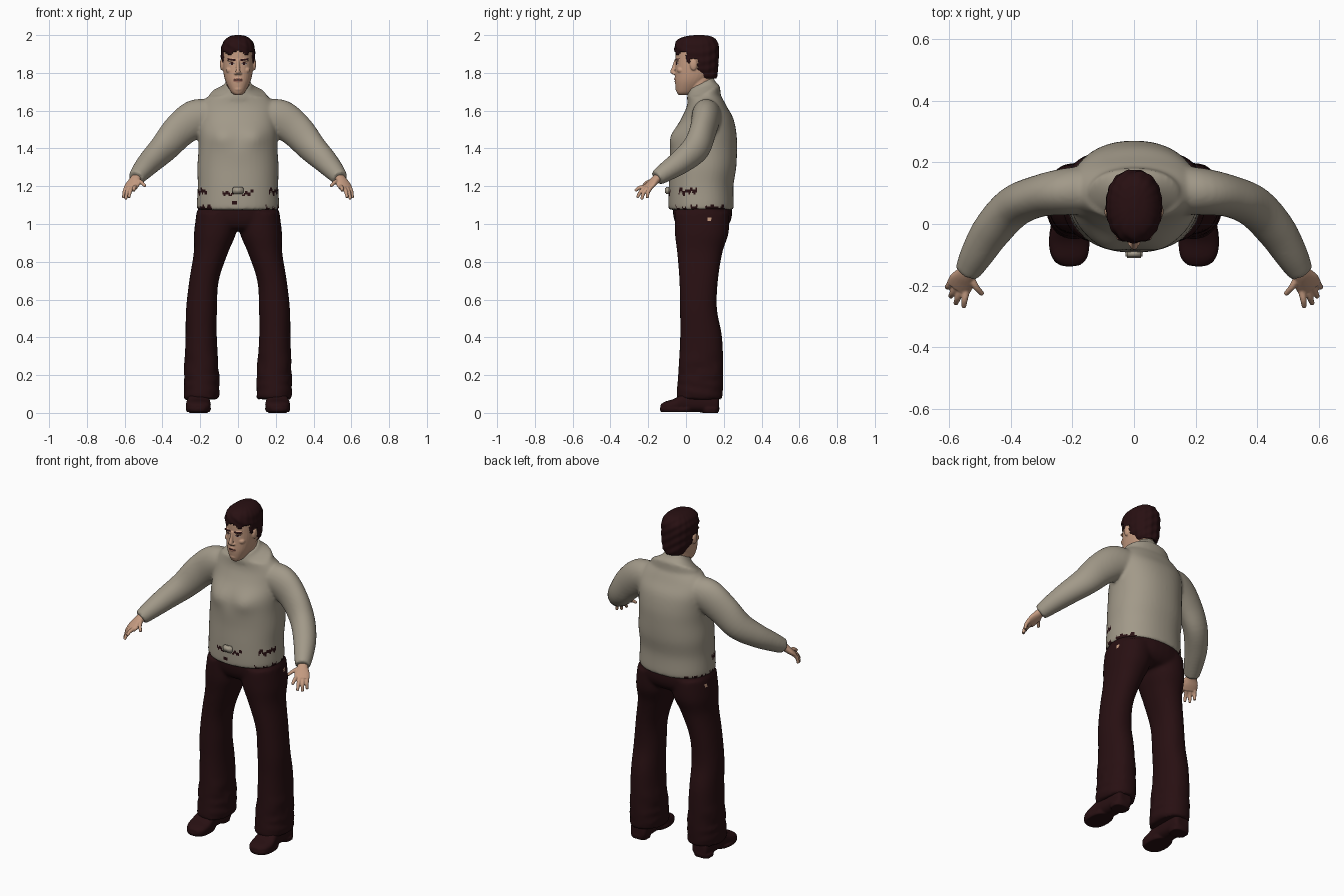
import bpy, bmesh, math, random
from mathutils import Vector, Matrix

random.seed(4)
if "Cube" in bpy.data.objects:
    bpy.data.objects.remove(bpy.data.objects["Cube"])
X, Y, Z = Vector((1, 0, 0)), Vector((0, 1, 0)), Vector((0, 0, 1))


def material(name, *rgb):
    m = bpy.data.materials.new(name)
    m.use_nodes = True
    m.diffuse_color = (*rgb, 1)
    m.node_tree.nodes["Principled BSDF"].inputs["Base Color"].default_value = (*rgb, 1)
    return m


WOOL = material("grey_wool", .36, .32, .25)
DARK = material("dark_maroon", .021, .005, .006)
SKIN = material("skin", .56, .33, .22)
LIP = material("lip", .36, .17, .12)
EYE = material("eye_white", .45, .4, .36)


def spline(pts, steps):
    """Smooth interpolation through the stations."""
    out = []
    for i in range(len(pts) - 1):
        a, b, c, d = (Vector(pts[min(max(j, 0), len(pts) - 1)]) for j in range(i - 1, i + 3))
        for k in range(steps):
            t = k / steps
            out.append(.5 * (2 * b + (c - a) * t + (2 * a - 5 * b + 4 * c - d) * t * t
                             + (3 * b - a - 3 * c + d) * t ** 3))
    return out + [Vector(pts[-1])]


def loft(bm, stations, axes=None, power=2.0, n=32, steps=5, side=1):
    """Closed skin over stations (x, y, z, half width, half depth)."""
    rings, pts = [], spline(stations, steps)
    for p in pts:
        p[0] *= side
    for i, p in enumerate(pts):
        if axes:
            u, v = axes
        else:
            t = Vector((pts[min(i + 1, len(pts) - 1)] - pts[max(i - 1, 0)])[:3]).normalized()
            u = t.cross(Z).normalized()
            v = u.cross(t)
        ring = []
        for k in range(n):
            a = math.tau * k / n
            c, s = math.cos(a), math.sin(a)
            c = math.copysign(abs(c) ** (2 / power), c)
            s = math.copysign(abs(s) ** (2 / power), s)
            ring.append(bm.verts.new(Vector(p[:3]) + u * c * p[3] + v * s * p[4]))
        rings.append(ring)
    for a, b in zip(rings, rings[1:]):
        for k in range(n):
            bm.faces.new((a[k], a[(k + 1) % n], b[(k + 1) % n], b[k]))
    bm.faces.new(rings[0][::-1])
    bm.faces.new(rings[-1])


def blob(bm, loc, size):
    bmesh.ops.create_uvsphere(bm, u_segments=20, v_segments=12, radius=1,
                              matrix=Matrix.Translation(loc) @ Matrix.Diagonal((*size, 1)))


def upright(rows, x=0.0):
    """Rows of (z, centre y, half width, half depth)."""
    return [(x, cy, z, rx, ry) for z, cy, rx, ry in rows]


def finish(name, bm, mats, voxel=0, smooth=0, rule=None):
    """Fuse the shells into one skin, smooth it and colour faces by a rule."""
    bmesh.ops.recalc_face_normals(bm, faces=bm.faces)
    me = bpy.data.meshes.new(name)
    bm.to_mesh(me)
    bm.free()
    ob = bpy.data.objects.new(name, me)
    bpy.context.collection.objects.link(ob)
    if voxel:
        r = ob.modifiers.new("fuse", 'REMESH')
        r.mode, r.voxel_size = 'VOXEL', voxel
        s = ob.modifiers.new("relax", 'SMOOTH')
        s.factor, s.iterations = .5, smooth
        new = bpy.data.meshes.new_from_object(ob.evaluated_get(bpy.context.evaluated_depsgraph_get()))
        ob.modifiers.clear()
        ob.data = new
        bpy.data.meshes.remove(me)
        new.name = name
    ob.data.materials.clear()
    for m in mats:
        ob.data.materials.append(m)
    for p in ob.data.polygons:
        p.use_smooth = True
        p.material_index = rule(*p.center) if rule else 0
    return ob


# Sweater: torso and sleeves fused
bm = bmesh.new()
loft(bm, upright([(1.075, .08, .214, .17), (1.1, .08, .218, .173), (1.2, .08, .213, .171),
                  (1.3, .09, .215, .176), (1.4, .093, .209, .177), (1.48, .1, .21, .167),
                  (1.56, .113, .21, .137), (1.62, .11, .205, .107), (1.67, .1, .165, .09),
                  (1.7, .085, .115, .08), (1.725, .08, .078, .072), (1.745, .08, .07, .066)]),
     (X, Y), 2.2, 48)
for v in bm.verts:
    if v.co.z > 1.68:
        v.co.z += (v.co.y - .08) * .5
    if v.co.y < .05:
        # Soft chest above the belly
        d = (abs(v.co.x) - .09) ** 2 / .004 + (v.co.z - 1.46) ** 2 / .003
        v.co.y -= .018 * math.exp(-d)
for s in (1, -1):
    loft(bm, [(.13, .11, 1.575, .08, .08), (.22, .105, 1.56, .076, .1), (.31, .09, 1.495, .068, .092),
              (.39, .055, 1.405, .068, .08), (.46, -.02, 1.335, .064, .066),
              (.51, -.1, 1.28, .054, .053), (.54, -.155, 1.243, .042, .042)], side=s)


def belt_shows(x, y, z):
    ragged = .006 * math.sin(x * 190) + .006 * math.sin(y * 230 + 1)
    front = y < 0 and .025 < abs(x) < .08 and abs(z - 1.163 - ragged) < .008
    flank = abs(x) > .16 and -.04 < y < .055 and abs(z - 1.172 - ragged) < .011
    spot = y < 0 and abs(x + .02) < .014 and abs(z - 1.112) < .01
    hem = z < 1.094 + ragged and abs(x) > .13 and abs(math.sin(x * 60 + y * 35)) > .65
    return int(abs(x) < .25 and (front or flank or spot or hem))


finish("sweater", bm, [WOOL, DARK], .009, 6, belt_shows)

# Belt buckle pressing through the sweater
bm = bmesh.new()
bmesh.ops.create_cube(bm, size=1, matrix=Matrix.Translation((0, -.097, 1.177)) @ Matrix.Diagonal((.056, .026, .036, 1)))
bmesh.ops.bevel(bm, geom=bm.edges[:], offset=.005, segments=2, affect='EDGES')
buckle = finish("belt_buckle", bm, [WOOL])

# Trousers: hips and flared legs fused
bm = bmesh.new()
loft(bm, upright([(1.14, .085, .19, .145), (1.08, .087, .212, .157), (1.02, .088, .222, .15),
                  (.98, .085, .2, .125), (.965, .08, .15, .09)]), (X, Y), 2.2)
for s in (1, -1):
    loft(bm, [(.11, .085, 1.06, .11, .145), (.122, .083, .95, .111, .142), (.143, .073, .85, .091, .12),
              (.18, .067, .7, .078, .102), (.193, .066, .55, .082, .098), (.195, .08, .4, .083, .111),
              (.192, .078, .2, .092, .12), (.192, .072, .1, .094, .122), (.192, .072, .07, .09, .118)],
         (X, Y), 2.2, side=s)
for v in bm.verts:
    if v.co.z < .3:
        # Rumpled cuffs
        v.co.z += random.uniform(-.006, .006)
        v.co.x += .004 * math.sin(v.co.z * 120 + v.co.y * 20)


def pocket_gap(x, y, z):
    return int(abs(x) > .17 and abs(y - .125) < .007 and 1.015 < z < 1.035)


finish("trousers", bm, [DARK, SKIN], .01, 5, pocket_gap)

for s, label in ((1, "left"), (-1, "right")):
    # Shoe with a flat sole and low heel
    bm = bmesh.new()
    loft(bm, [(.205, .175, .055, .03, .035), (.205, .16, .052, .05, .05), (.206, .08, .058, .056, .055),
              (.208, .0, .058, .058, .052), (.21, -.06, .042, .066, .034), (.208, -.11, .034, .056, .026),
              (.205, -.135, .028, .028, .016)], (X, Z), 2.6, side=s)
    for rows in ([(.0, .13, .052, .042), (.025, .13, .055, .048)],
                 [(.004, -.05, .06, .083), (.022, -.05, .068, .09)]):
        loft(bm, upright(rows, .21 * s), (X, Y), 2.5)
    finish(label + "_shoe", bm, [DARK], .006, 3)

    # Hand: palm, four fingers and thumb
    bm = bmesh.new()
    loft(bm, [(.525, -.125, 1.26, .027, .024), (.543, -.158, 1.238, .03, .022),
              (.558, -.185, 1.21, .042, .019), (.571, -.207, 1.188, .041, .015)], side=s, n=20)
    for root, tip in (((.543, -.215, 1.197), (.552, -.27, 1.175)), ((.56, -.213, 1.19), (.578, -.258, 1.14)),
                      ((.577, -.205, 1.187), (.595, -.235, 1.13)), ((.593, -.19, 1.187), (.606, -.205, 1.137)),
                      ((.53, -.172, 1.23), (.491, -.228, 1.2))):
        a, b = Vector(root), Vector(tip)
        mid = (a + b) / 2 + Vector((.002, -.004, .006))
        loft(bm, [(*a, .012, .012), (*mid, .0105, .0105), (*b, .008, .008)], side=s, n=12)
    finish(label + "_hand", bm, [SKIN], .0035, 3)

# Head and neck with nose, ears, brows and lips
bm = bmesh.new()
loft(bm, upright([(1.62, .08, .06, .06), (1.7, .075, .062, .062), (1.8, .08, .06, .065)]), (X, Y))
loft(bm, upright([(1.683, -.008, .018, .03), (1.7, .0, .038, .05), (1.75, .024, .064, .082),
                  (1.8, .043, .077, .101), (1.86, .05, .082, .106), (1.93, .055, .08, .108),
                  (1.975, .055, .055, .08)]), (X, Y), 2.25)
loft(bm, [(0, -.05, 1.87, .009, .012), (0, -.06, 1.835, .009, .013), (0, -.07, 1.805, .013, .014),
          (0, -.062, 1.792, .014, .008)], (X, Y), n=16)
blob(bm, (0, -.052, 1.768), (.024, .012, .007))
blob(bm, (0, -.049, 1.755), (.021, .012, .007))
blob(bm, (0, -.042, 1.715), (.022, .014, .015))
for s in (1, -1):
    blob(bm, (.086 * s, .04, 1.845), (.01, .02, .032))
    blob(bm, (.032 * s, -.044, 1.868), (.027, .013, .008))
    blob(bm, (.012 * s, -.062, 1.797), (.009, .01, .007))
    blob(bm, (.043 * s, -.028, 1.815), (.022, .02, .018))


def face_paint(x, y, z):
    ax = abs(x)
    if y > -.02:
        return 0
    if .014 < ax < .054 and abs(z - 1.868 - .1 * (ax - .014)) < .0045:
        return 1
    if ((ax - .033) / .016) ** 2 + ((z - 1.849) / .0065) ** 2 < 1:
        return 1 if z > 1.851 or abs(ax - .033) < .005 else 3
    if ax < .024 and abs(z - 1.7615) < .0025:
        return 1
    if ax < .022 and abs(z - 1.762) < .01:
        return 2
    return 0


finish("head", bm, [SKIN, DARK, LIP, EYE], .0035, 3, face_paint)

# Short hair: a cap trimmed along the hairline
bm = bmesh.new()
loft(bm, upright([(1.765, .11, .05, .05), (1.79, .1, .068, .067), (1.83, .075, .085, .095),
                  (1.88, .06, .091, .114), (1.94, .057, .088, .118), (1.975, .058, .07, .102),
                  (1.993, .065, .045, .07), (2.0, .07, .015, .025)]), (X, Y), 2.25, 72, 8)
for v in bm.verts:
    d = v.co - Vector((0, .06, v.co.z))
    wave = .016 * math.sin(v.co.z * 130 + d.x * 90) + .014 * math.sin(math.atan2(d.y, d.x) * 17)
    v.co -= d * (.012 + wave)


def off_hair(c):
    if c.y > .062:
        return c.z < 1.768
    if c.y > .022:
        return c.z < 1.872
    if c.y > .002:
        return c.z < 1.845
    return c.z < 1.908 + .012 * math.cos(c.x * 70) * (c.y < -.03)


bmesh.ops.delete(bm, geom=[f for f in bm.faces if off_hair(f.calc_center_median())], context='FACES')
hair = finish("hair", bm, [DARK])
shell = hair.modifiers.new("thickness", 'SOLIDIFY')
shell.thickness, shell.offset = .014, -1
